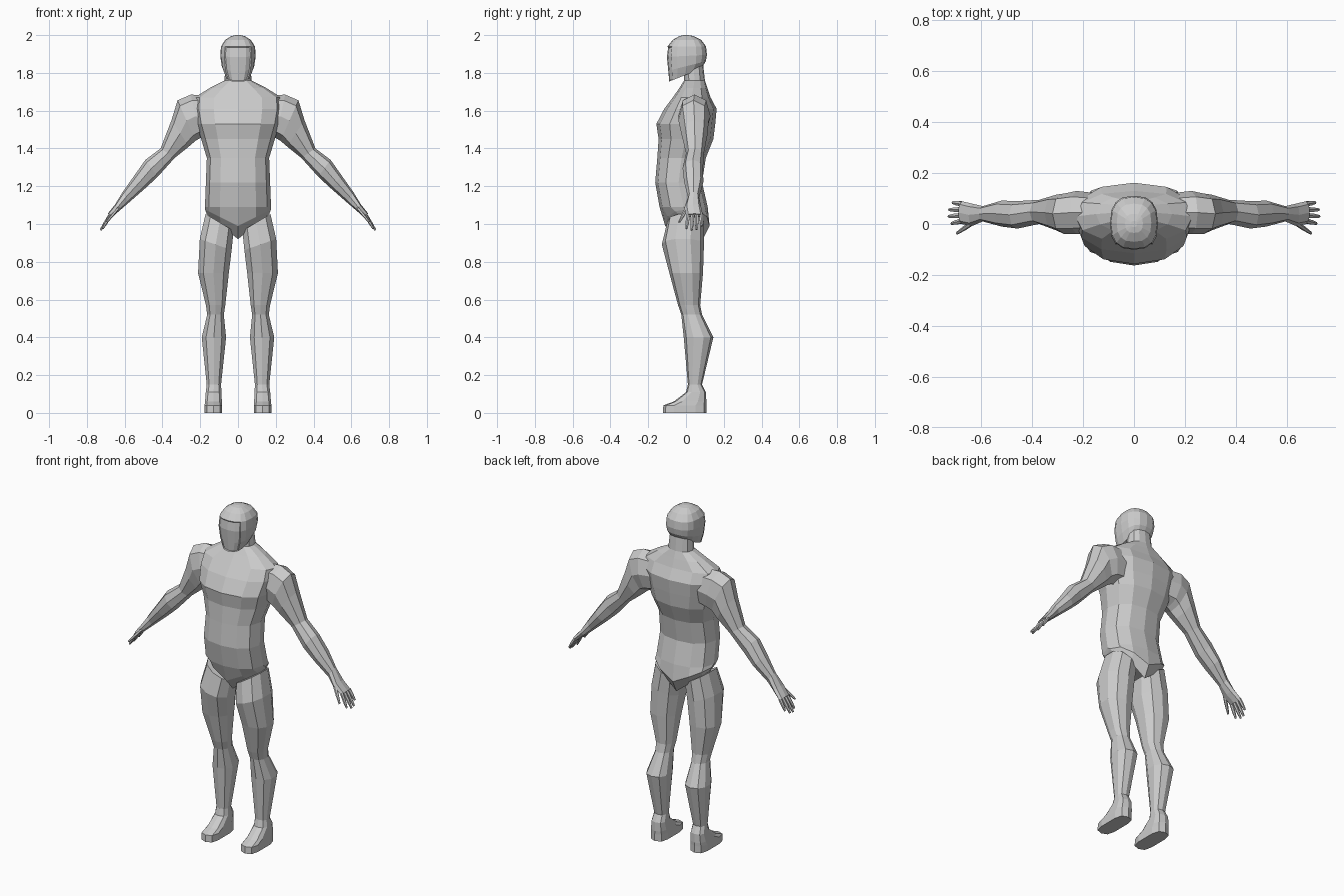
import bpy, bmesh, math
from mathutils import Vector

if "Cube" in bpy.data.objects:
    bpy.data.objects.remove(bpy.data.objects["Cube"])

grey = bpy.data.materials.new("plain grey")
grey.diffuse_color = (0.6, 0.6, 0.6, 1)
grey.use_nodes = True
grey.node_tree.nodes["Principled BSDF"].inputs["Base Color"].default_value = grey.diffuse_color


def power(v, n):
    """Superellipse coordinate; n = 2 is an ellipse, larger is boxier."""
    return math.copysign(abs(v) ** (2 / n), v)


def finish(name, bm):
    bmesh.ops.recalc_face_normals(bm, faces=bm.faces)
    mesh = bpy.data.meshes.new(name)
    bm.to_mesh(mesh)
    bm.free()
    mesh.materials.append(grey)
    obj = bpy.data.objects.new(name, mesh)
    bpy.context.collection.objects.link(obj)
    return obj


def loft(rings):
    """Skin a list of equal-length point rings and cap both ends."""
    bm = bmesh.new()
    loops = [[bm.verts.new(p) for p in ring] for ring in rings]
    for a, b in zip(loops, loops[1:]):
        for i in range(len(a)):
            j = (i + 1) % len(a)
            bm.faces.new((a[i], a[j], b[j], b[i]))
    bm.faces.new(loops[0])
    bm.faces.new(loops[-1])
    return bm


def level(z, x0, x1, y0, y1, tilt_y=0, tilt_x=0, n=2.3, sides=12):
    """Horizontal ring, optionally rising with y or with distance from x = 0."""
    ring = []
    for i in range(sides):
        a = 2 * math.pi * i / sides - math.pi / 2
        x = (x0 + x1) / 2 + (x1 - x0) / 2 * power(math.cos(a), n)
        y = (y0 + y1) / 2 + (y1 - y0) / 2 * power(math.sin(a), n)
        ring.append((x, y, z + tilt_y * y + tilt_x * abs(x)))
    return ring


def span(xt, zt, xb, zb, y0, y1, sides=8, n=2.2):
    """Limb ring between an upper edge point and a lower edge point."""
    top, low = Vector((xt, 0, zt)), Vector((xb, 0, zb))
    mid, half = (top + low) / 2, (top - low) / 2
    ring = []
    for i in range(sides):
        a = 2 * math.pi * i / sides
        p = mid + half * power(math.cos(a), n)
        p.y = (y0 + y1) / 2 + (y1 - y0) / 2 * power(math.sin(a), n)
        ring.append(p)
    return ring


def pair(name, rings):
    """Build a part on both sides of the body."""
    for side, s in (("right", 1), ("left", -1)):
        finish(f"{side}_{name}", loft([[(s * x, y, z) for x, y, z in r] for r in rings]))


# Torso and neck: z, half width, front y, back y, rise towards the sides
torso = [(.92, .165, -.05, .09, .8), (.99, .175, -.11, .125, .5),
         (1.09, .175, -.14, .115, 0), (1.22, .17, -.163, .085, 0),
         (1.35, .165, -.152, .105, 0), (1.45, .195, -.145, .145, 0),
         (1.53, .22, -.157, .155, 0), (1.61, .235, -.115, .162, 0),
         (1.67, .23, -.07, .13, 0), (1.72, .15, -.035, .113, 0),
         (1.76, .072, -.01, .1, 0), (1.85, .065, -.01, .09, 0)]
finish("torso", loft([level(z, -w, w, f, b, 0, t) for z, w, f, b, t in torso]))

# Head: rings tilt up towards the back to form the jaw line
head = [(1.79, .066, -.092, .08, .4), (1.835, .086, -.098, .105, .25),
        (1.89, .094, -.105, .111, .05), (1.94, .09, -.098, .106, 0),
        (1.975, .068, -.07, .08, 0), (1.995, .035, -.035, .04, 0),
        (2.0, .012, -.012, .012, 0)]
bm = loft([level(z, -w, w, f, b, t, 0, 2.6, 16) for z, w, f, b, t in head])
bmesh.ops.recalc_face_normals(bm, faces=bm.faces)
# Shallow recessed face panel
front = [f for f in bm.faces if f.normal.y < -.6 and f.calc_center_median().z < 1.93]
bmesh.ops.inset_region(bm, faces=front, thickness=.005, depth=-.004)
finish("head", bm)

# Legs and feet: z, inner x, outer x, front y, back y, rise outwards, boxiness
leg = [(.95, .02, .175, -.1, .095, .6, 2.3), (.85, .03, .206, -.128, .095, .35, 2.3),
       (.74, .045, .215, -.088, .09, 0, 2.3), (.57, .065, .172, -.042, .075, 0, 2.3),
       (.52, .073, .165, -.025, .085, 0, 2.3), (.4, .06, .195, -.012, .145, 0, 2.2),
       (.15, .088, .167, .01, .085, 0, 2.4), (.11, .086, .172, 0, .105, 0, 2.8),
       (.06, .084, .176, -.065, .108, 0, 3.2), (.04, .083, .178, -.12, .108, 0, 3.4),
       (0, .083, .178, -.122, .108, 0, 3.4)]
pair("leg", [level(z, a, b, f, k, 0, t, n, 10) for z, a, b, f, k, t, n in leg])

# Arms and palms: upper edge x z, lower edge x z, front y, back y
arm = [(.15, 1.68, .13, 1.47, -.03, .12), (.25, 1.685, .2, 1.455, -.04, .13),
       (.32, 1.655, .225, 1.44, -.04, .12), (.352, 1.55, .26, 1.41, -.025, .115),
       (.41, 1.4, .335, 1.35, .0, .095), (.49, 1.34, .425, 1.25, -.018, .09),
       (.55, 1.255, .49, 1.19, -.01, .092), (.61, 1.17, .578, 1.113, .01, .07),
       (.65, 1.105, .622, 1.075, -.008, .08), (.69, 1.055, .668, 1.035, .0, .09)]
pair("arm", [span(*r) for r in arm])


def finger(y0, y1, x, z, tx, tz):
    """Three-ring tapering finger from a knuckle to a tip."""
    rings = []
    for k, r in ((0, .011), (.55, .010), (1, .006)):
        cx, cz, cy = x + (tx - x) * k, z + (tz - z) * k, y0 + (y1 - y0) * k
        rings.append(span(cx + r * .7, cz + r * .5, cx - r * .7, cz - r * .5,
                          cy - r, cy + r, 6, 2))
    return rings


# Fingers fan out slightly; the thumb points forward
for name, y0, y1, tx, tz in (("index_finger", .012, .002, .716, .975),
                             ("middle_finger", .034, .03, .728, .967),
                             ("ring_finger", .057, .056, .726, .97),
                             ("little_finger", .079, .084, .712, .99)):
    pair(name, finger(y0, y1, .675, 1.05, tx, tz))
pair("thumb", finger(.008, -.036, .63, 1.09, .695, 1.01))
